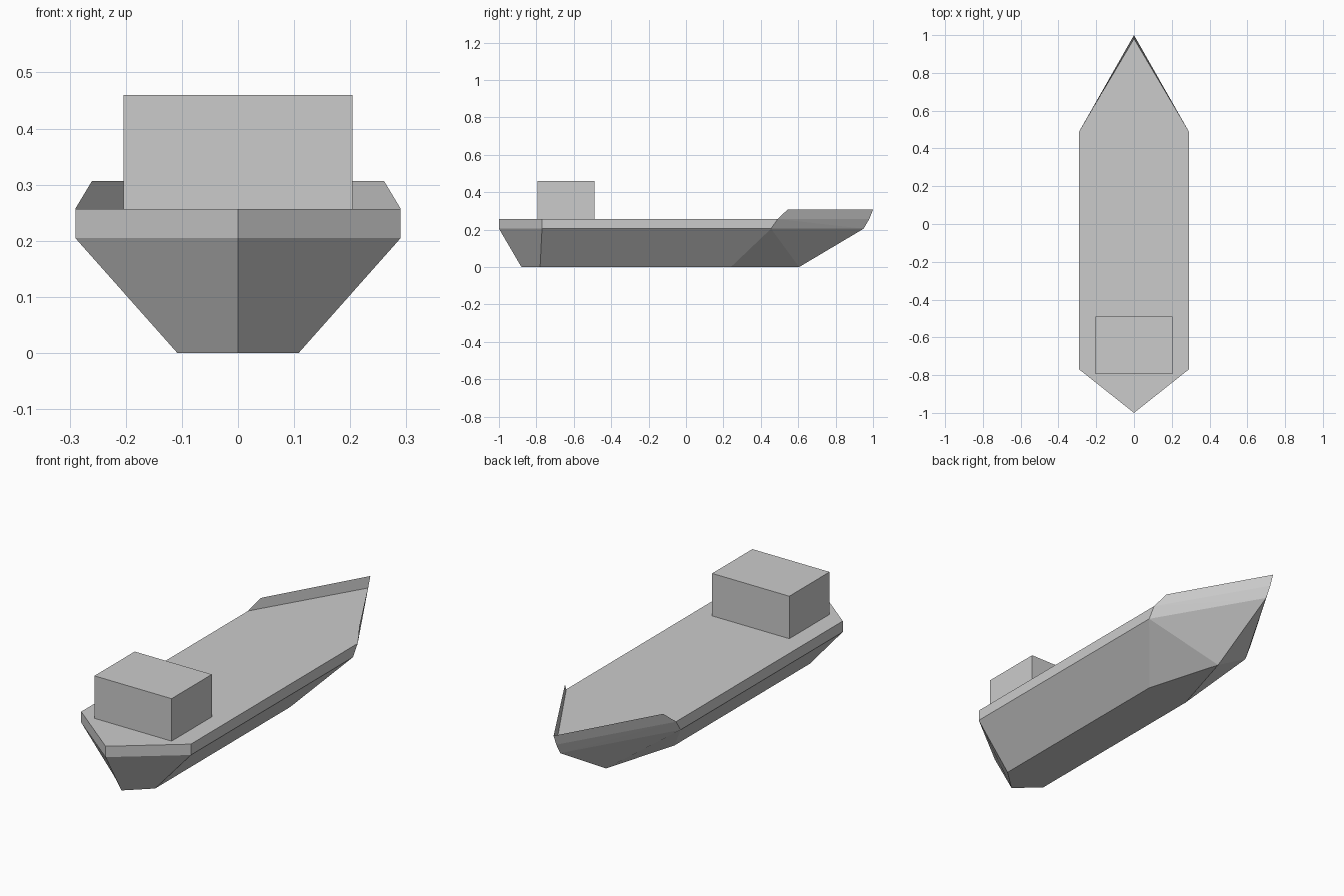
import bpy
import bmesh

default_cube = bpy.data.objects.get("Cube")
if default_cube:
    bpy.data.objects.remove(default_cube, do_unlink=True)

grey = bpy.data.materials.new("light_grey")
grey.use_nodes = True
COLOUR = (0.6, 0.6, 0.6, 1)
grey.diffuse_color = COLOUR
grey.node_tree.nodes["Principled BSDF"].inputs["Base Color"].default_value = COLOUR


def finish(name, bm):
    mesh = bpy.data.meshes.new(name)
    bm.to_mesh(mesh)
    bm.free()
    mesh.materials.append(grey)
    bpy.context.collection.objects.link(bpy.data.objects.new(name, mesh))


def outline(bm, z, half_width, stern, aft, fore, bow):
    """Six-sided waterline, running from the stern tip round the left side."""
    points = [(0, stern), (half_width, aft), (half_width, fore),
              (0, bow), (-half_width, fore), (-half_width, aft)]
    return [bm.verts.new((x, y, z)) for x, y in points]


# Hull: flared lower body, upright band and flat deck
bm = bmesh.new()
keel = outline(bm, 0, 0.108, -0.88, -0.78, 0.24, 0.605)
chine = outline(bm, 0.205, 0.29, -1, -0.77, 0.455, 0.95)
deck = outline(bm, 0.257, 0.29, -1, -0.77, 0.49, 0.98)
bm.faces.new(keel[::-1])
bm.faces.new(deck)
for low, high in ((keel, chine), (chine, deck)):
    for i in range(6):
        j = (i + 1) % 6
        if i == 2:      # left bow, creased from shoulder to forefoot
            bm.faces.new((low[i], low[j], high[i]))
            bm.faces.new((low[j], high[j], high[i]))
        elif i == 3:    # right bow
            bm.faces.new((low[i], low[j], high[j]))
            bm.faces.new((low[i], high[j], high[i]))
        else:
            bm.faces.new((low[i], low[j], high[j], high[i]))
finish("hull", bm)

# Bow bulwark: thin plating raised above the deck edge
bm = bmesh.new()
bottom = [bm.verts.new(p) for p in
          ((0.29, 0.49, 0.257), (0, 0.98, 0.257), (-0.29, 0.49, 0.257))]
top = [bm.verts.new(p) for p in
       ((0.26, 0.543, 0.307), (0, 1, 0.307), (-0.26, 0.543, 0.307))]
for i in range(2):
    bm.faces.new((bottom[i], bottom[i + 1], top[i + 1], top[i]))
finish("bow_bulwark", bm)

# Deckhouse near the stern
bm = bmesh.new()
bmesh.ops.create_cube(bm, size=1)
bmesh.ops.scale(bm, vec=(0.408, 0.304, 0.203), verts=bm.verts)
bmesh.ops.translate(bm, vec=(0, -0.641, 0.3585), verts=bm.verts)
finish("deckhouse", bm)
